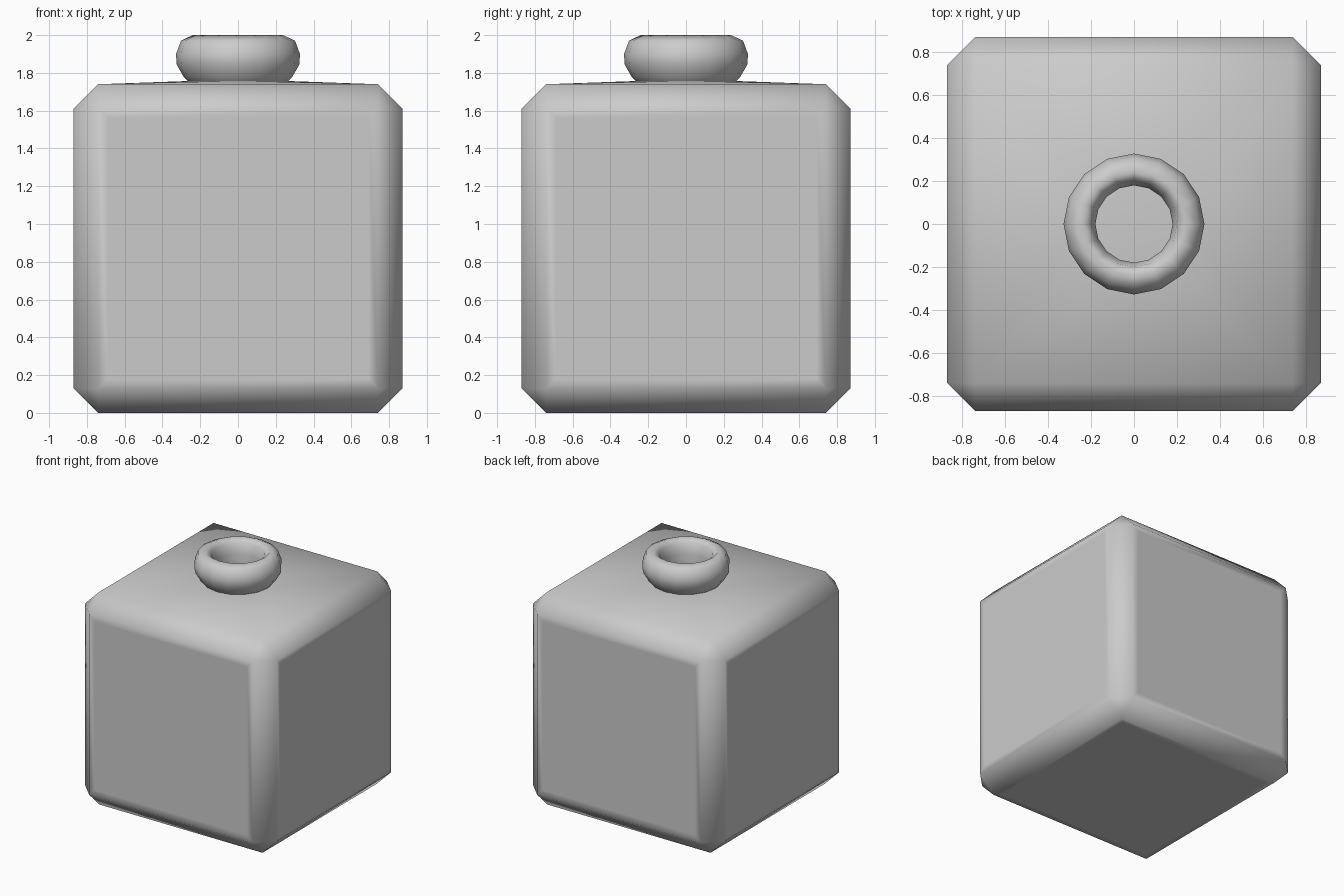
import bpy, bmesh
from math import cos, sin, pi

if "Cube" in bpy.data.objects:
    bpy.data.objects.remove(bpy.data.objects["Cube"])

SIDES = 16


def finish(bm, name):
    bmesh.ops.recalc_face_normals(bm, faces=bm.faces)
    for f in bm.faces:
        f.smooth = True
    me = bpy.data.meshes.new(name)
    bm.to_mesh(me)
    bm.free()
    ob = bpy.data.objects.new(name, me)
    bpy.context.collection.objects.link(ob)
    return ob


def ring(bm, r, z):
    return [bm.verts.new((r * cos(2 * pi * k / SIDES), r * sin(2 * pi * k / SIDES), z))
            for k in range(SIDES)]


# body: chamfered cube with inset panels on the sides and bottom
bm = bmesh.new()
bmesh.ops.create_cube(bm, size=1.74)
bmesh.ops.translate(bm, verts=bm.verts, vec=(0, 0, 0.87))
bmesh.ops.bevel(bm, geom=bm.edges[:], offset=0.13, segments=1, affect='EDGES')
big = [f for f in bm.faces if f.calc_area() > 1]
top = max(big, key=lambda f: f.calc_center_median().z)
big.remove(top)
bmesh.ops.inset_individual(bm, faces=big, thickness=0.07)

# shoulder: gently rising top fanned from the four corners to the neck
corners = list(top.verts)
bmesh.ops.delete(bm, geom=[top], context='FACES_ONLY')
signs = [(1, 1), (-1, 1), (-1, -1), (1, -1)]
corner = [max(corners, key=lambda v: v.co.x * sx + v.co.y * sy) for sx, sy in signs]
base = ring(bm, 0.265, 1.757)
for k in range(SIDES):
    bm.faces.new((corner[k // 4], base[(k + 1) % SIDES], base[k]))
for q in range(4):
    bm.faces.new((corner[q - 1], corner[q], base[q * 4]))

# low domed plug seen through the mouth
tip = bm.verts.new((0, 0, 1.79))
for k in range(SIDES):
    bm.faces.new((base[k], base[(k + 1) % SIDES], tip))
finish(bm, "bottle_body")

# neck: thick rounded lip
profile = [(0.265, 1.755), (0.285, 1.775), (0.325, 1.845), (0.328, 1.90), (0.302, 1.97),
           (0.24, 2.0), (0.2, 1.965), (0.18, 1.88), (0.18, 1.76)]
bm = bmesh.new()
rings = [ring(bm, r, z) for r, z in profile]
for a, b in zip(rings, rings[1:]):
    for k in range(SIDES):
        n = (k + 1) % SIDES
        bm.faces.new((a[k], a[n], b[n], b[k]))
neck = finish(bm, "bottle_neck")
# an open strip: make sure the outer wall faces outward
if neck.data.polygons[0].normal.x < 0:
    neck.data.flip_normals()
